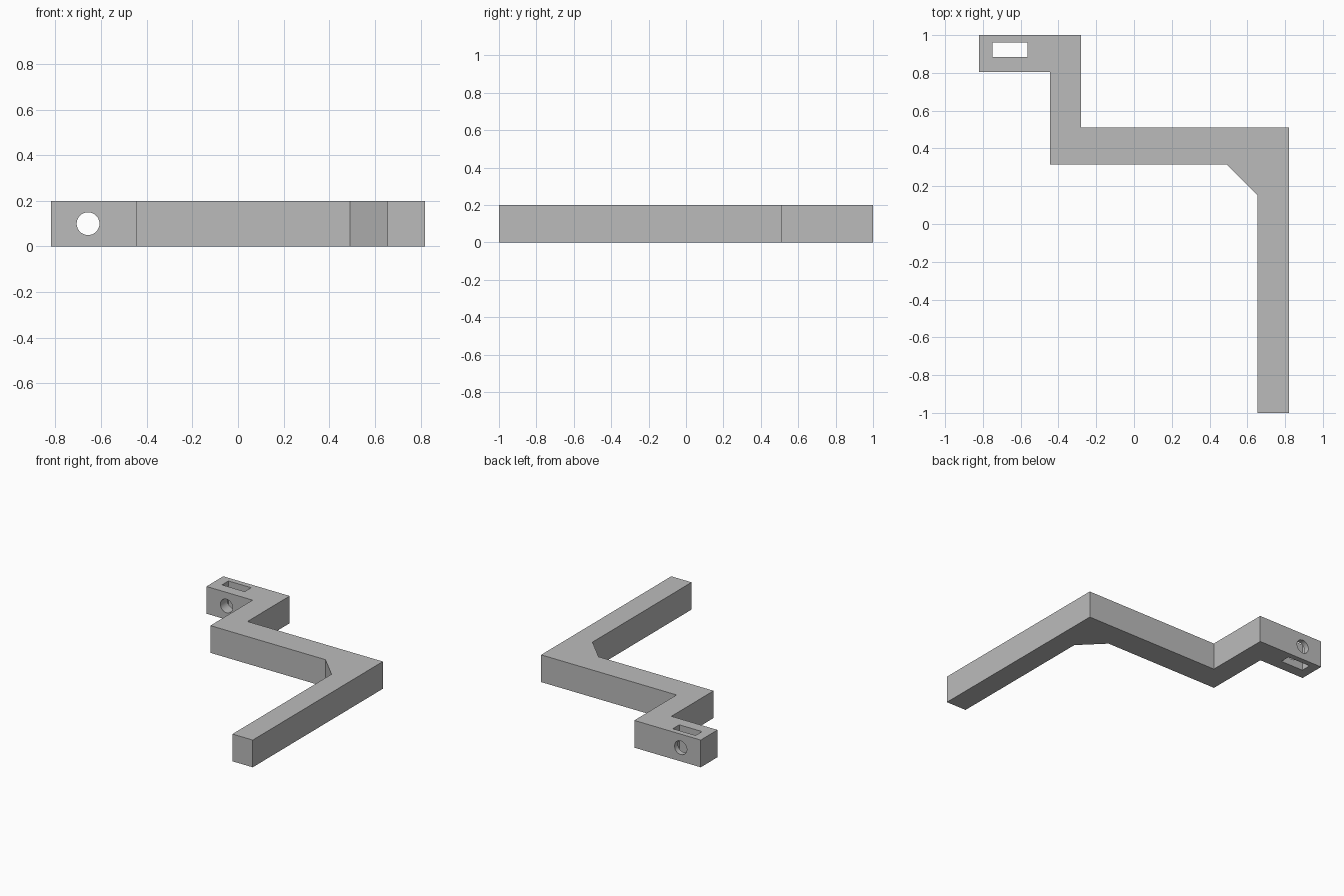
import bpy, bmesh, math

default = bpy.data.objects.get("Cube")
if default:
    bpy.data.objects.remove(default, do_unlink=True)

HEIGHT = 0.2

# Single grey finish
grey = bpy.data.materials.new("plain_grey")
grey.use_nodes = True
colour = (0.5, 0.5, 0.5, 1)
grey.diffuse_color = colour
grey.node_tree.nodes["Principled BSDF"].inputs["Base Color"].default_value = colour


def extrude_profile(name, points, z0, z1):
    """Solid prism from an outline in the xy plane."""
    bm = bmesh.new()
    base = bm.faces.new([bm.verts.new((x, y, z0)) for x, y in points])
    top = bmesh.ops.extrude_face_region(bm, geom=[base])["geom"]
    moved = [v for v in top if isinstance(v, bmesh.types.BMVert)]
    bmesh.ops.translate(bm, verts=moved, vec=(0, 0, z1 - z0))
    bmesh.ops.recalc_face_normals(bm, faces=bm.faces)
    mesh = bpy.data.meshes.new(name)
    bm.to_mesh(mesh)
    bm.free()
    mesh.materials.append(grey)
    obj = bpy.data.objects.new(name, mesh)
    bpy.context.collection.objects.link(obj)
    return obj


def cut(target, cutter):
    """Subtract the cutter, then discard it."""
    cutter.hide_render = True
    mod = target.modifiers.new("cut", "BOOLEAN")
    mod.operation = "DIFFERENCE"
    mod.solver = "EXACT"
    mod.object = cutter
    bpy.ops.object.select_all(action="DESELECT")
    bpy.context.view_layer.objects.active = target
    target.select_set(True)
    bpy.ops.object.modifier_apply(modifier=mod.name)
    bpy.data.objects.remove(cutter, do_unlink=True)


# Stepped arm with a braced inner corner
arm = extrude_profile("stepped_arm", [
    (-0.82, 1), (-0.82, 0.805), (-0.445, 0.805), (-0.445, 0.315),
    (0.49, 0.315), (0.655, 0.15), (0.655, -1), (0.82, -1),
    (0.82, 0.51), (-0.28, 0.51), (-0.28, 1)], 0, HEIGHT)

# Vertical slot through the mounting end
slot = extrude_profile("slot_cutter", [
    (-0.75, 0.885), (-0.565, 0.885), (-0.565, 0.96), (-0.75, 0.96)],
    -0.1, HEIGHT + 0.1)
cut(arm, slot)

# Round cross hole running front to back
bpy.ops.mesh.primitive_cylinder_add(
    vertices=32, radius=0.05, depth=0.4,
    location=(-0.657, 0.9, HEIGHT / 2), rotation=(math.pi / 2, 0, 0))
hole = bpy.context.object
hole.name = "hole_cutter"
hole.data.materials.append(grey)
cut(arm, hole)

bpy.ops.object.shade_smooth_by_angle(angle=math.radians(30))
